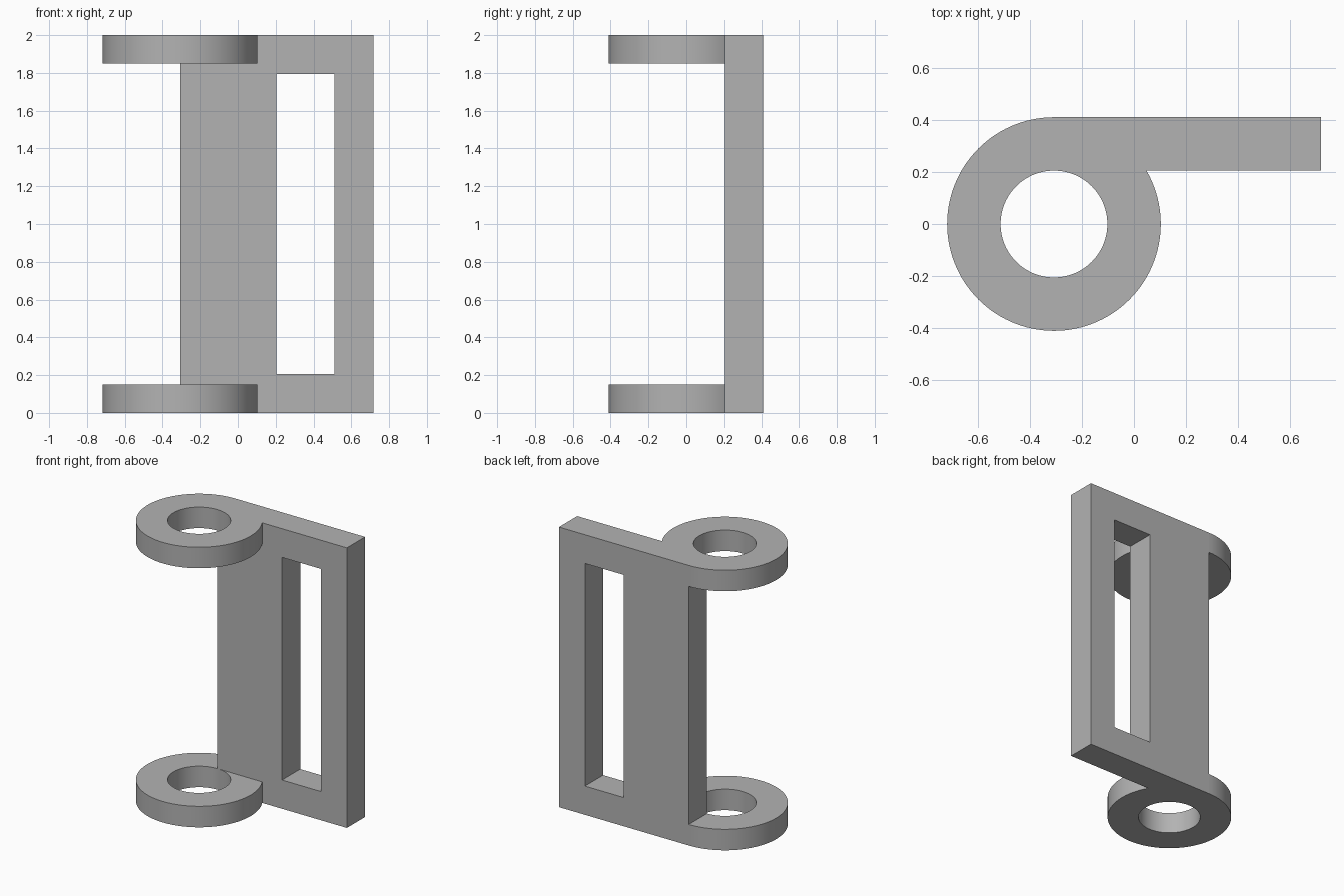
import bpy, bmesh
from math import radians, sin, cos
from mathutils import Vector

cube = bpy.data.objects.get("Cube")
if cube:
    bpy.data.objects.remove(cube, do_unlink=True)

HEIGHT = 2.0
RADIUS = 0.41
BORE = 0.205
RING_X = -0.307
RING_THICK = 0.15
PLATE_END = 0.717

grey = bpy.data.materials.new("plain grey")
grey.use_nodes = True
grey.diffuse_color = (0.45, 0.45, 0.45, 1)
grey.node_tree.nodes["Principled BSDF"].inputs["Base Color"].default_value = (0.45, 0.45, 0.45, 1)


def band(name, outer, inner, depth, closed):
    """Solid strip between two matching paths, extruded along depth."""
    bm = bmesh.new()
    depth = Vector(depth)
    rows = []
    for o, i in zip(outer, inner):
        o, i = Vector(o), Vector(i)
        rows.append([bm.verts.new(p) for p in (o, i, i + depth, o + depth)])
    pairs = list(zip(rows, rows[1:]))
    if closed:
        pairs.append((rows[-1], rows[0]))
    else:
        bm.faces.new(rows[0])
        bm.faces.new(rows[-1])
    for a, b in pairs:
        for k in range(4):
            n = (k + 1) % 4
            bm.faces.new((a[k], a[n], b[n], b[k]))
    bmesh.ops.dissolve_degenerate(bm, edges=bm.edges[:], dist=1e-5)
    bmesh.ops.recalc_face_normals(bm, faces=bm.faces[:])
    mesh = bpy.data.meshes.new(name)
    bm.to_mesh(mesh)
    bm.free()
    mesh.materials.append(grey)
    obj = bpy.data.objects.new(name, mesh)
    bpy.context.collection.objects.link(obj)
    bpy.ops.object.select_all(action='DESELECT')
    obj.select_set(True)
    bpy.context.view_layer.objects.active = obj
    bpy.ops.object.shade_smooth_by_angle(angle=radians(30))
    return obj


def rectangle(x0, x1, z0, z1):
    return [(x, BORE, z) for x, z in ((x0, z0), (x1, z0), (x1, z1), (x0, z1))]


# Upright plate with its tall window
band("slotted_plate", rectangle(RING_X, PLATE_END, 0, HEIGHT),
     rectangle(0.205, 0.512, 0.205, HEIGHT - 0.205), (0, RADIUS - BORE, 0), True)

# Rings at both ends, trimmed flat where they meet the plate
angles = [radians(a) for a in range(90, 451, 3)]
for name, z in (("lower_ring", 0), ("upper_ring", HEIGHT - RING_THICK)):
    outer, inner = [], []
    for a in angles:
        reach = RADIUS if a <= radians(390) else BORE / sin(a)
        outer.append((RING_X + reach * cos(a), reach * sin(a), z))
        inner.append((RING_X + BORE * cos(a), BORE * sin(a), z))
    band(name, outer, inner, (0, 0, RING_THICK), False)
